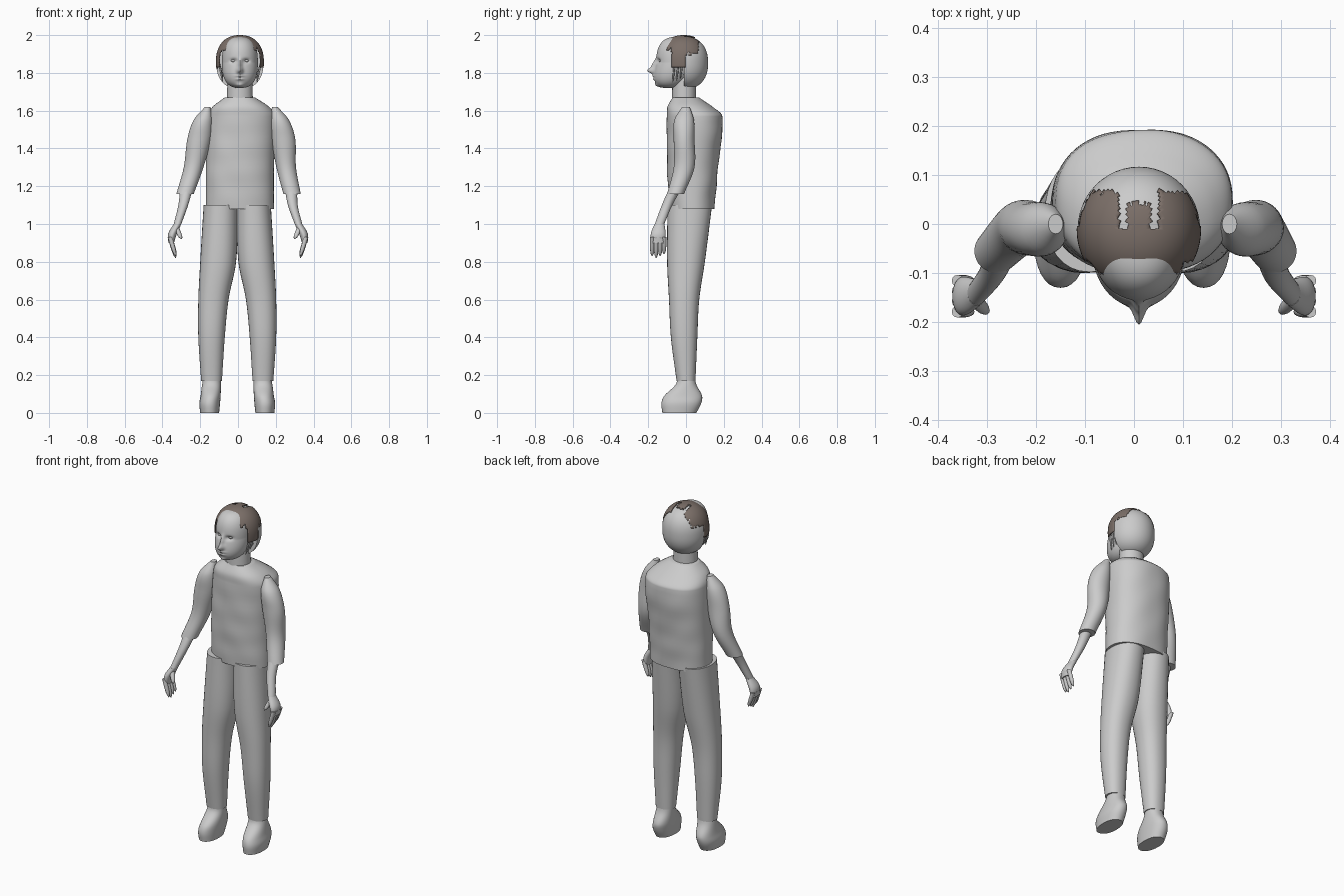
import bpy, bmesh, math, random
from mathutils import Vector

random.seed(3)
if "Cube" in bpy.data.objects:
    bpy.data.objects.remove(bpy.data.objects["Cube"], do_unlink=True)


def material(name, red, green, blue):
    colour = (red, green, blue, 1)
    mat = bpy.data.materials.new(name)
    mat.use_nodes = True
    mat.diffuse_color = colour
    mat.node_tree.nodes["Principled BSDF"].inputs["Base Color"].default_value = colour
    return mat


GREY = material("light grey", 0.6, 0.6, 0.6)
BROWN = material("dark brown hair", 0.2, 0.16, 0.14)
CENTRE = 0.01


def smooth_rings(rings, steps):
    """Blend rings of (z, x, y, x radius, y radius) along z."""
    last = len(rings) - 1

    def slope(i, k):
        below, above = rings[max(i - 1, 0)], rings[min(i + 1, last)]
        return (above[k] - below[k]) / (above[0] - below[0])

    result = []
    for i in range(last):
        start, end = rings[i], rings[i + 1]
        rise = end[0] - start[0]
        for step in range(steps):
            t = step / steps
            ease = t * t * (3 - 2 * t)
            leave, arrive = t * (1 - t) ** 2 * rise, t * t * (t - 1) * rise
            result.append([start[0] + t * rise] + [
                start[k] + ease * (end[k] - start[k]) + leave * slope(i, k) + arrive * slope(i + 1, k)
                for k in range(1, 5)])
    return result + [list(rings[last])]


def loft(name, rings, mat=GREY, sides=32, steps=6, power=2, edit=None):
    """Skin superellipse cross-sections into a closed smooth body."""
    bm = bmesh.new()
    loops = []
    for z, x, y, radius_x, radius_y in smooth_rings(rings, steps):
        loop = []
        for side in range(sides):
            angle = math.tau * side / sides
            c, s = math.cos(angle), math.sin(angle)
            across = math.copysign(abs(c) ** (2 / power), c)
            along = math.copysign(abs(s) ** (2 / power), s)
            loop.append(bm.verts.new((x + radius_x * across, y + radius_y * along, z)))
        loops.append(loop)
    for lower, upper in zip(loops, loops[1:]):
        for side in range(sides):
            after = (side + 1) % sides
            bm.faces.new((lower[side], lower[after], upper[after], upper[side]))
    bm.faces.new(loops[0])
    bm.faces.new(loops[-1])
    bmesh.ops.recalc_face_normals(bm, faces=bm.faces)
    if edit:
        edit(bm)
    mesh = bpy.data.meshes.new(name)
    bm.to_mesh(mesh)
    bm.free()
    mesh.materials.append(mat)
    part = bpy.data.objects.new(name, mesh)
    bpy.context.collection.objects.link(part)
    bpy.ops.object.select_all(action="DESELECT")
    part.select_set(True)
    bpy.context.view_layer.objects.active = part
    bpy.ops.object.shade_smooth_by_angle(angle=math.radians(40))
    return part


def egg(name, centre, radii, fullness=2, levels=48, **options):
    """Loft an ellipsoid; a higher fullness makes it squarer in profile."""
    rings = []
    for level in range(levels + 1):
        height = -math.cos(math.pi * level / levels) * 0.999
        width = (1 - abs(height) ** fullness) ** (1 / fullness)
        rings.append((centre[2] + radii[2] * height, centre[0], centre[1],
                      radii[0] * width, radii[1] * width))
    return loft(name, rings, steps=1, **options)


def pair(name, rings, shift, **options):
    """Make a right part and its mirrored left twin."""
    loft("right_" + name, rings, **options)
    mirrored = [(z, shift(z) - x, y, rx, ry) for z, x, y, rx, ry in rings]
    loft("left_" + name, mirrored, **options)


def leg_shift(z):
    return -0.008


def arm_shift(z):
    return 0.1 * max(0, min(z - 1.1, 0.35))


def head_shift(z):
    return 2 * CENTRE


def digit(name, root, tip, radius, shift=arm_shift):
    """Make a pair of round-tipped tapering digits."""
    root, tip = Vector(root), Vector(tip)
    rings = []
    for step in range(9):
        t = step / 8
        point = root.lerp(tip, t)
        thick = radius * (1.02 - t ** 4) ** 0.5
        rings.append((point.z, point.x, point.y, thick, thick))
    pair(name, rings, shift, sides=12, steps=1)


# Shirt with faint creases
def crease(bm):
    for vert in bm.verts:
        x, y, z = vert.co
        vert.co.y += 0.002 * math.sin(38 * z + 14 * x) * math.sin(17 * x - 9 * z)


loft("shirt", [(1.08, 0.01, 0.03, 0.18, 0.12), (1.3, 0.01, 0.035, 0.18, 0.135),
               (1.57, 0.02, 0.045, 0.18, 0.147), (1.62, 0.015, 0.02, 0.15, 0.12),
               (1.67, CENTRE, 0, 0.08, 0.07)], sides=64, steps=10, power=2.3, edit=crease)

# Trousers and shoes
pair("trouser_leg", [(0.17, -0.14, 0, 0.055, 0.05), (0.4, -0.14, -0.01, 0.07, 0.07),
                     (0.6, -0.13, -0.01, 0.08, 0.08), (0.8, -0.105, 0, 0.095, 0.1),
                     (1.1, -0.09, 0.02, 0.092, 0.118)], leg_shift, power=2.2)
pair("shoe", [(0, -0.15, -0.035, 0.05, 0.09), (0.05, -0.15, -0.025, 0.055, 0.105),
              (0.09, -0.145, -0.015, 0.053, 0.1), (0.15, -0.14, 0, 0.05, 0.055),
              (0.2, -0.135, 0, 0.045, 0.045)], leg_shift, power=2.2)

# Sleeves, forearms and palms
pair("sleeve", [(1.16, -0.28, -0.055, 0.046, 0.045), (1.3, -0.235, -0.01, 0.052, 0.055),
                (1.45, -0.205, -0.01, 0.063, 0.055), (1.55, -0.185, -0.01, 0.05, 0.052),
                (1.62, -0.16, 0, 0.015, 0.02)], arm_shift)
pair("forearm", [(1, -0.32, -0.14, 0.02, 0.025), (1.1, -0.29, -0.1, 0.026, 0.028),
                 (1.2, -0.27, -0.05, 0.034, 0.034)], arm_shift)
pair("palm", [(0.9, -0.354, -0.147, 0.015, 0.037), (0.95, -0.346, -0.147, 0.023, 0.039),
              (1, -0.32, -0.14, 0.02, 0.026)], arm_shift)

# Fingers and thumbs
for index, finger in enumerate(("little", "ring", "middle", "index")):
    y = -0.116 - 0.021 * index
    tip_height = 0.82 + 0.01 * abs(index - 2)
    digit(finger + "_finger", (-0.36, y, 0.93), (-0.33, y, tip_height), 0.012)
digit("thumb", (-0.33, -0.15, 0.99), (-0.3, -0.18, 0.92), 0.014)

# Neck
loft("neck", [(1.6, CENTRE, -0.01, 0.07, 0.064), (1.8, CENTRE, -0.01, 0.065, 0.062)])

# Face features: side offset, height, push, half width, half height
FEATURES = {
    "nose tip": (0, 1.812, 0.034, 0.014, 0.016),
    "nose bridge": (0, 1.845, 0.02, 0.011, 0.026),
    "eye socket": (0.034, 1.864, -0.014, 0.018, 0.011),
    "upper lip": (0, 1.784, 0.007, 0.022, 0.006),
    "lower lip": (0, 1.767, 0.007, 0.019, 0.006),
    "chin": (0, 1.732, 0.012, 0.022, 0.012),
}


def sculpt_face(bm):
    for vert in bm.verts:
        x, y, z = vert.co
        # Jaw thrust
        vert.co.y -= 0.3 * max(0, 1.855 - z)
        if y < -0.05:
            for offset, height, push, wide, tall in FEATURES.values():
                sideways = (abs(x - CENTRE) - offset) / wide
                upward = (z - height) / tall
                vert.co.y -= push * math.exp(-sideways ** 2 - upward ** 2)


egg("face", (CENTRE, -0.05, 1.855), (0.095, 0.107, 0.135), fullness=2.6,
    levels=90, sides=112, edit=sculpt_face)
for side, sign in (("right", -1), ("left", 1)):
    egg(side + "_eye", (CENTRE + sign * 0.034, -0.128, 1.864), (0.015, 0.016, 0.008),
        levels=12, sides=20)


# Rounded rear of the skull, cut flat behind the face
def keep_back(bm):
    cut = bmesh.ops.bisect_plane(bm, geom=bm.verts[:] + bm.edges[:] + bm.faces[:],
                                 plane_co=(0, -0.01, 0), plane_no=(0, -1, 0), clear_outer=True)
    rim = [item for item in cut["geom_cut"] if isinstance(item, bmesh.types.BMEdge)]
    bmesh.ops.holes_fill(bm, edges=rim)


egg("skull_back", (CENTRE, -0.01, 1.853), (0.125, 0.127, 0.139), fullness=2.3,
    sides=48, edit=keep_back)


# Hair: ragged shell over the crown and temples
def trim_hair(bm):
    doomed = []
    for face in bm.faces:
        x, y, z = face.calc_center_median()
        aside = abs(x - CENTRE)
        ragged = random.uniform(-0.006, 0.006)
        if y < -0.075:
            hairline = 1.925
        elif y < -0.005:
            hairline = 1.83
        else:
            hairline = 1.9
        back_edge = 0.064 if aside > 0.04 else 0.042
        bare_strip = y > -0.01 and 0.024 < aside < 0.04
        if z < hairline + ragged or y > back_edge + ragged or bare_strip:
            doomed.append(face)
    bmesh.ops.delete(bm, geom=doomed, context="FACES")


hair = egg("hair", (CENTRE, -0.012, 1.857), (0.122, 0.126, 0.138), fullness=2.3,
           mat=BROWN, sides=96, edit=trim_hair)
shell = hair.modifiers.new("thickness", "SOLIDIFY")
shell.thickness = 0.005
shell.offset = 1

# Loose strands beside the jaw
for index in range(4):
    y = 0.02 * index - 0.06
    digit("strand_" + "abcd"[index], (-0.1, y, 1.85), (-0.08, y - 0.01, 1.75 + 0.01 * index),
          0.005, shift=head_shift)
